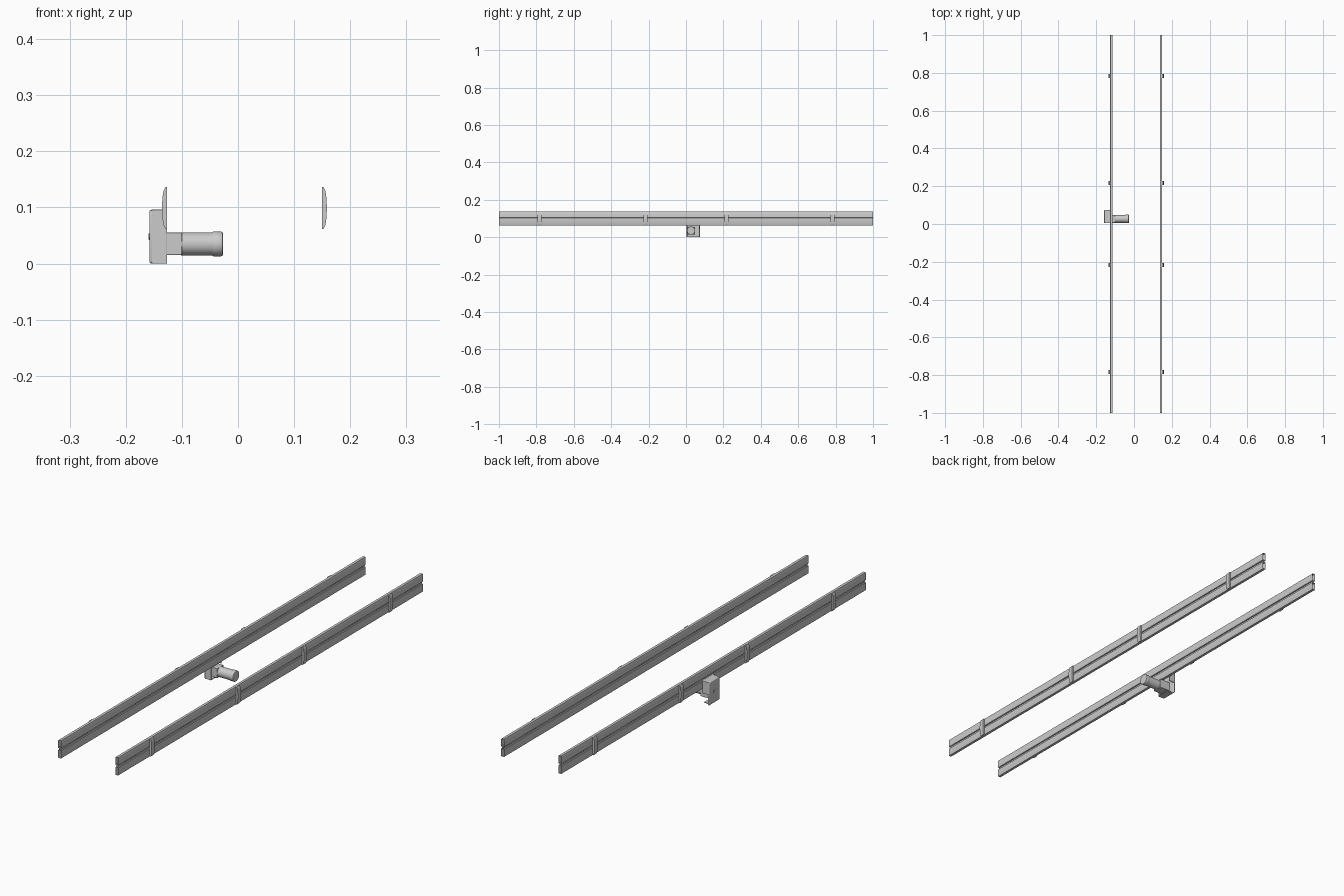
import bpy, bmesh, math

if "Cube" in bpy.data.objects:
    bpy.data.objects.remove(bpy.data.objects["Cube"])


def finish(name, bm, bevel=0.0, angle=30):
    bmesh.ops.recalc_face_normals(bm, faces=bm.faces)
    me = bpy.data.meshes.new(name)
    bm.to_mesh(me)
    bm.free()
    ob = bpy.data.objects.new(name, me)
    bpy.context.collection.objects.link(ob)
    if bevel:
        m = ob.modifiers.new("bevel", 'BEVEL')
        m.width, m.segments, m.limit_method = bevel, 3, 'ANGLE'
    bpy.ops.object.select_all(action='DESELECT')
    bpy.context.view_layer.objects.active = ob
    ob.select_set(True)
    bpy.ops.object.shade_smooth_by_angle(angle=math.radians(angle))
    return ob


def extrude_y(name, pts, y0, y1, caps=True):
    """Extrude a closed x-z profile along y, with or without end faces."""
    bm = bmesh.new()
    a, b = ([bm.verts.new((x, y, z)) for x, z in pts] for y in (y0, y1))
    for i in range(len(pts)):
        j = (i + 1) % len(pts)
        bm.faces.new((a[i], a[j], b[j], b[i]))
    if caps:
        bm.faces.new(a)
        bm.faces.new(b)
    return finish(name, bm)


def box(name, lo, hi, bevel=0.0):
    bm = bmesh.new()
    bmesh.ops.create_cube(bm, size=1)
    for v in bm.verts:
        v.co = [(a + b) / 2 + c * (b - a) for a, b, c in zip(lo, hi, v.co)]
    return finish(name, bm, bevel)


def lathe_x(name, prof, y, z, n=40):
    """Stack of rings (x, radius) around an x-directed axis."""
    bm = bmesh.new()
    rings = [[bm.verts.new((x, y + r * math.cos(i * math.tau / n),
                            z + r * math.sin(i * math.tau / n)))
              for i in range(n)] for x, r in prof]
    for a, b in zip(rings, rings[1:]):
        for i in range(n):
            bm.faces.new((a[i], a[(i + 1) % n], b[(i + 1) % n], b[i]))
    bm.faces.new(rings[0])
    bm.faces.new(rings[-1])
    return finish(name, bm)


ZC = 0.099   # mid height of the guide rails
# quarter of the hollow rail section: (offset from section middle, height)
QUARTER = [(.0015, 0), (.0015, .004), (.0055, .004), (.0065, .005),
           (.0065, .035), (.0055, .037)]
HALF = [(x, -z) for x, z in QUARTER[:0:-1]] + QUARTER
SECTION = HALF + [(-x, -z) for x, z in HALF]

# guide rails: open-ended hollow sections with a groove, curved clips outside
for side, xo, s in (("left", -.1265, -1), ("right", .1495, 1)):
    xm = xo - s * .0065
    extrude_y(f"{side}_guide_rail", [(xm + x, ZC + z) for x, z in SECTION], -1, 1, caps=False)
    arc = [(xo + s * (.003 + .0058 * math.sqrt(1 - (t / 6) ** 2)), ZC + .037 * t / 6)
           for t in range(-6, 7)]
    clip = [(xo, ZC - .037)] + arc + [(xo, ZC + .037)]
    for i, y in enumerate((-.783, -.217, .217, .783)):
        extrude_y(f"{side}_clip_{i + 1}", clip, y - .01, y + .01)

# drive cover: outer plate with folded walls, open towards the rail
X0, X1, Y0, Y1, Z1, T = -.158, -.1265, .004, .074, .096, .004
box("cover_plate", (X0, Y0, 0), (X0 + .008, Y1, Z1), .0038)
box("cover_top", (X0 + .004, Y0, Z1 - T), (X1, Y1, Z1), .001)
box("cover_bottom", (X0 + .004, Y0, 0), (X1, Y1 - .012, T), .001)
box("cover_front_wall", (X0 + .004, Y0, 0), (X1, Y0 + T, Z1), .001)
box("cover_back_wall", (X0 + .004, Y1 - T, .045), (X1, Y1, Z1), .001)
lathe_x("cover_boss", [(-.1595, .005), (-.1585, .006), (-.155, .006)], .039, .048, 24)

# drive motor: square adapter, cylindrical body, end cap
MY, MZ = .027, .035
box("motor_adapter", (-.153, MY - .021, MZ - .02), (-.1, MY + .021, MZ + .02), .002)
lathe_x("motor_body", [(-.102, .0205), (-.044, .0205)], MY, MZ)
lathe_x("motor_cap", [(-.045, .0215), (-.044, .022), (-.030, .022), (-.028, .0212),
                      (-.027, .0195)], MY, MZ)
